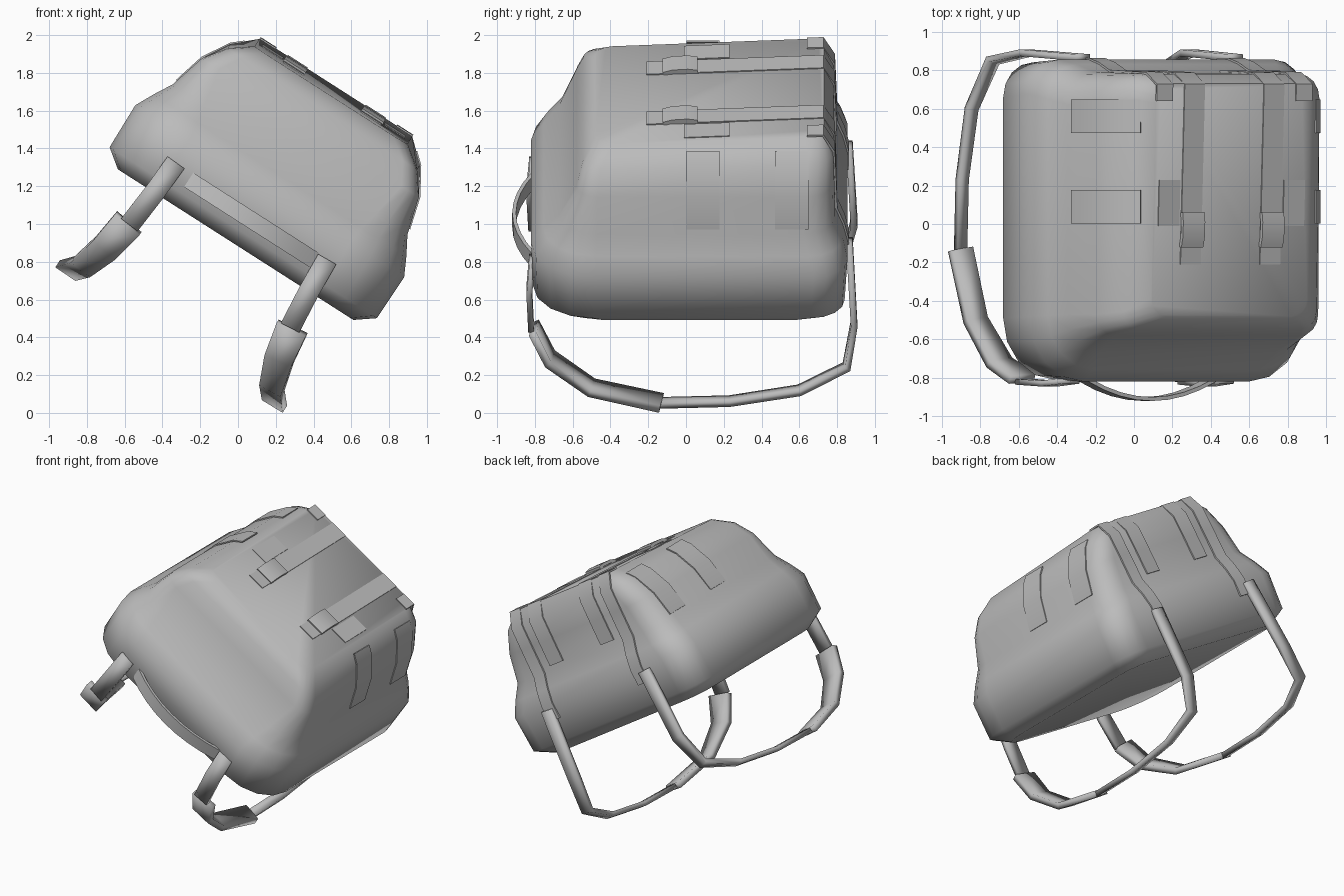
import bpy, bmesh, math
from mathutils import Vector, Matrix

if "Cube" in bpy.data.objects:
    bpy.data.objects.remove(bpy.data.objects["Cube"], do_unlink=True)

# One grey fabric material
GREY = (0.5, 0.5, 0.5, 1.0)
fabric = bpy.data.materials.new("grey_fabric")
fabric.use_nodes = True
fabric.diffuse_color = GREY
bsdf = fabric.node_tree.nodes["Principled BSDF"]
bsdf.inputs["Base Color"].default_value = GREY
bsdf.inputs["Roughness"].default_value = 0.8

# The bag is built lying on its back (x width, y length, z depth), then tilted
TILT = Matrix.Translation((-0.01, 0, 0.895)) @ Matrix.Rotation(math.radians(32.6), 4, 'Y')


def loft(name, rings, angle):
    """Skin a list of equal closed rings, cap both ends and tilt the part."""
    bm = bmesh.new()
    loops = [[bm.verts.new(p) for p in ring] for ring in rings]
    n = len(loops[0])
    for a, b in zip(loops, loops[1:]):
        for i in range(n):
            j = (i + 1) % n
            bm.faces.new((a[i], a[j], b[j], b[i]))
    bm.faces.new(loops[0])
    bm.faces.new(loops[-1])
    bmesh.ops.recalc_face_normals(bm, faces=bm.faces)
    mesh = bpy.data.meshes.new(name)
    bm.to_mesh(mesh)
    bm.free()
    mesh.materials.append(fabric)
    ob = bpy.data.objects.new(name, mesh)
    bpy.context.collection.objects.link(ob)
    ob.matrix_world = TILT
    bpy.ops.object.select_all(action='DESELECT')
    ob.select_set(True)
    bpy.context.view_layer.objects.active = ob
    bpy.ops.object.shade_smooth_by_angle(angle=math.radians(angle))


def ribbon(name, path, widths, thick, across, angle=40):
    """Sweep a flat rectangular section along a path; across is the width direction."""
    pts = [Vector(p) for p in path]
    if not isinstance(widths, (list, tuple)):
        widths = [widths] * len(pts)
    rings = []
    for i, p in enumerate(pts):
        before = (p - pts[i - 1]).normalized() if i else Vector()
        after = (pts[i + 1] - p).normalized() if i < len(pts) - 1 else Vector()
        t = (before + after).normalized()
        side = Vector(across)
        side = (side - t * side.dot(t)).normalized()
        up = t.cross(side)
        w, h = side * widths[i] / 2, up * thick / 2
        rings.append([p + w + h, p - w + h, p - w - h, p + w - h])
    loft(name, rings, angle)


# Bag body: rounded rectangles stacked from back panel to front panel
# (depth, half width, top end y, bottom end y, top corner radius, bottom corner radius)
LAYERS = [
    (-0.005, 0.74, -0.70, 0.74, 0.26, 0.16),
    (0.07, 0.84, -0.81, 0.84, 0.32, 0.18),
    (0.33, 0.845, -0.82, 0.855, 0.34, 0.18),
    (0.43, 0.795, -0.755, 0.83, 0.28, 0.18),
    (0.53, 0.738, -0.67, 0.79, 0.20, 0.17),
    (0.73, 0.682, -0.58, 0.785, 0.11, 0.15),
    (0.88, 0.595, -0.545, 0.78, 0.09, 0.13),
    (0.985, 0.48, -0.48, 0.73, 0.09, 0.10),
]


def rounded_ring(depth, half, y0, y1, r0, r1, steps=4):
    ring = []
    corners = ((half - r1, y1 - r1, r1), (-half + r1, y1 - r1, r1),
               (-half + r0, y0 + r0, r0), (half - r0, y0 + r0, r0))
    slope = 0.045 * max(0, depth - 0.73) / 0.255    # front panel falls to the top end
    for q, (cx, cy, r) in enumerate(corners):
        for k in range(steps + 1):
            a = math.pi / 2 * (q + k / steps)
            y = cy + r * math.sin(a)
            ring.append((cx + r * math.cos(a), y, depth - slope * (0.73 - y)))
    return ring


loft("bag_body", [rounded_ring(*layer) for layer in LAYERS], 60)

# Carry handle bowed out from the top end
ribbon("carry_handle",
       [(0.39 * k / 4, -0.91 + 0.10 * (k / 4) ** 2, 0.15) for k in range(-4, 5)],
       0.09, 0.02, (0, 0, 1))

# Path points for one shoulder strap, mirrored across the bag
UPPER = [(0.475, -0.815, 0.19), (0.485, -0.83, 0.0), (0.505, -0.82, -0.22)]
PAD = [(0.515, -0.805, -0.215), (0.545, -0.72, -0.39), (0.595, -0.50, -0.54),
       (0.65, -0.13, -0.60)]
LOWER = [(0.65, -0.15, -0.60), (0.645, 0.23, -0.592), (0.62, 0.60, -0.54),
         (0.56, 0.85, -0.43), (0.50, 0.89, -0.20), (0.47, 0.865, 0.30)]

for label, s in (("left", 1), ("right", -1)):
    def mirror(path, shift=0.0):
        return [(s * x + shift, y, z) for x, y, z in path]

    # Shoulder strap: webbing, pad and lower webbing
    ribbon(label + "_strap_upper", mirror(UPPER, -0.025), 0.11, 0.03, (1, 0, 0), 100)
    ribbon(label + "_strap_pad", mirror(PAD, -0.025), [0.17, 0.155, 0.13, 0.13],
           0.045, (1, 0, 0), 100)
    ribbon(label + "_strap_lower", mirror(LOWER, -0.025),
           [0.06, 0.06, 0.065, 0.08, 0.09, 0.09], 0.035, (1, 0, 0), 100)

    # Flat bands wrapped over the side
    for tag, y in (("upper", 0.09), ("lower", 0.56)):
        side = [(0.731, y, 0.56), (0.684, y, 0.733), (0.598, y, 0.876), (0.54, y, 0.927)]
        ribbon(f"{label}_side_band_{tag}", mirror(side), 0.175, 0.009, (0, 1, 0))

    # Closure strap along the front panel and over the bottom end
    closure = [(0.245, -0.21, 0.944), (0.245, 0.725, 0.986), (0.245, 0.783, 0.885),
               (0.245, 0.789, 0.73), (0.245, 0.794, 0.56)]
    ribbon(label + "_closure_strap", mirror(closure), 0.125, 0.01, (1, 0, 0))

    # Longer outer strap over the bottom edge
    outer = [(0.43, 0.64, 0.983), (0.43, 0.725, 0.987), (0.43, 0.783, 0.885),
             (0.43, 0.789, 0.73), (0.43, 0.796, 0.53), (0.43, 0.835, 0.43),
             (0.43, 0.858, 0.33), (0.43, 0.855, 0.22)]
    ribbon(label + "_outer_strap", mirror(outer), 0.10, 0.012, (1, 0, 0))

    # Curved buckle and flat patch
    buckle = [(0.245, -0.12, 0.953), (0.245, -0.07, 0.968),
              (0.245, 0.01, 0.973), (0.245, 0.06, 0.966)]
    ribbon(label + "_buckle", mirror(buckle), 0.135, 0.022, (1, 0, 0), 60)
    patch = [(0.385, -0.01, 0.953), (0.385, 0.23, 0.964)]
    ribbon(label + "_patch", mirror(patch), 0.13, 0.007, (1, 0, 0))
